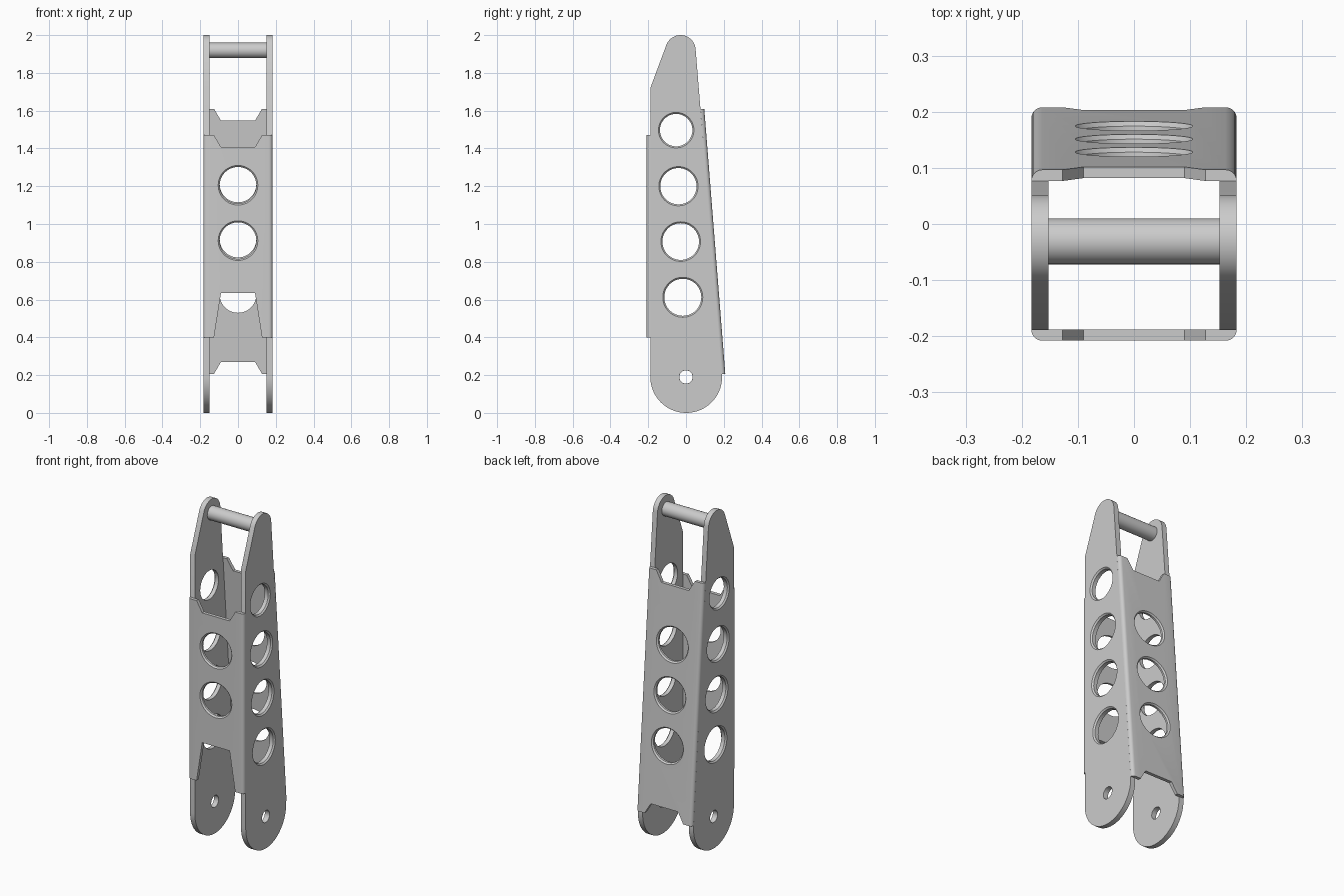
import bpy, bmesh
from math import sin, cos, radians, pi
from mathutils import Vector

if "Cube" in bpy.data.objects:
    bpy.data.objects.remove(bpy.data.objects["Cube"])

HALF, INNER, SLOPE, CH = 0.183, 0.152, 0.0793, 0.008


def to_object(name, bm):
    bmesh.ops.recalc_face_normals(bm, faces=bm.faces)
    mesh = bpy.data.meshes.new(name)
    bm.to_mesh(mesh)
    bm.free()
    ob = bpy.data.objects.new(name, mesh)
    bpy.context.collection.objects.link(ob)
    return ob


def select(ob):
    bpy.ops.object.select_all(action='DESELECT')
    ob.select_set(True)
    bpy.context.view_layer.objects.active = ob


def prism(outline, axis, a, b):
    """Solid from a closed outline; axis 'x' reads (y, z), axis 'y' reads (x, z)."""
    bm = bmesh.new()
    put = (lambda p, t: (t, p[0], p[1])) if axis == 'x' else (lambda p, t: (p[0], t, p[1]))
    face = bm.faces.new([bm.verts.new(put(p, a)) for p in outline])
    ext = bmesh.ops.extrude_face_region(bm, geom=[face])['geom']
    move = Vector(put((0, 0), b - a))
    bmesh.ops.translate(bm, vec=move, verts=[v for v in ext if isinstance(v, bmesh.types.BMVert)])
    return bm


def cut_holes(ob, holes, axis, inside, outside):
    """Round holes (u, z, radius, chamfer), chamfered on the outside face."""
    s = 1 if outside > inside else -1
    bm = bmesh.new()
    for u, z, r, ch in holes:
        rings = []
        for t, rad in ((inside - s * .02, r), (outside - s * CH, r),
                       (outside, r + ch), (outside + s * .02, r + ch)):
            ring = []
            for i in range(48):
                p, q = u + rad * cos(2 * pi * i / 48), z + rad * sin(2 * pi * i / 48)
                ring.append(bm.verts.new((t, p, q) if axis == 'x' else (p, t, q)))
            rings.append(ring)
        for lo, hi in zip(rings, rings[1:]):
            for i in range(48):
                j = (i + 1) % 48
                bm.faces.new((lo[i], lo[j], hi[j], hi[i]))
        bm.faces.new(rings[0])
        bm.faces.new(rings[-1])
    cutter = to_object("hole_cutter", bm)
    cutter.hide_render = True
    mod = ob.modifiers.new("holes", 'BOOLEAN')
    mod.operation, mod.solver, mod.object = 'DIFFERENCE', 'EXACT', cutter
    select(ob)
    bpy.ops.object.modifier_apply(modifier=mod.name)
    bpy.data.objects.remove(cutter, do_unlink=True)


def smooth(ob):
    select(ob)
    bpy.ops.object.shade_smooth_by_angle(angle=radians(30))


def arc(cy, cz, r, a0, a1, n):
    return [(cy + r * cos(radians(a0 + (a1 - a0) * i / n)),
             cz + r * sin(radians(a0 + (a1 - a0) * i / n))) for i in range(n + 1)]


# Side plates: round foot, tapering back edge, rounded nose
outline = (arc(0.001, 0.19, 0.19, 180, 364.5, 32)
           + arc(-0.029, 1.92, 0.08, 4.5, 159.4, 20) + [(-0.189, 1.72)])
plates = to_object("side_plates", prism(outline, 'x', INNER, HALF))
cut_holes(plates, [(-0.017, 0.612, 0.098, CH), (-0.028, 0.907, 0.097, CH),
                   (-0.04, 1.2, 0.096, CH), (-0.052, 1.497, 0.086, CH),
                   (0.0, 0.19, 0.035, 0.0005)], 'x', INNER, HALF)
select(plates)
mirror = plates.modifiers.new("mirror", 'MIRROR')
bpy.ops.object.modifier_apply(modifier=mirror.name)
smooth(plates)


# Front and back panels: notched ends, rounded outer edges
def panel(name, z0, notch0, z1, notch1, holes, side, slope):
    half = [(HALF, z0), (HALF, z1), (0.127, z1), (0.09, notch1)]
    right = [(0.09, notch0), (0.127, z0)] + half
    pts = right + [(-x, z) for x, z in reversed(right)]
    inside, outside = side * 0.188, side * 0.208
    bm = prism(pts, 'y', inside, outside)
    edges = [e for e in bm.edges if all(abs(abs(v.co.x) - HALF) < 1e-4
             and abs(v.co.y - outside) < 1e-4 for v in e.verts)
             and abs(e.verts[0].co.z - e.verts[1].co.z) > 0.5]
    bmesh.ops.bevel(bm, geom=edges, offset=0.0195, segments=5, profile=0.5, affect='EDGES')
    ob = to_object(name, bm)
    cut_holes(ob, [(0, z, 0.097, CH) for z in holes], 'y', inside, outside)
    for v in ob.data.vertices:
        v.co.y -= slope * (v.co.z - z0)
    smooth(ob)


panel("front_panel", 0.4, 0.635, 1.47, 1.407, (0.912, 1.205), -1, 0)
panel("back_panel", 0.207, 0.27, 1.61, 1.547, (0.627, 0.92, 1.212), 1, SLOPE)

# Cross pin between the plate tops
bpy.ops.mesh.primitive_cylinder_add(vertices=32, radius=0.041, depth=2 * INNER + 0.01,
                                    location=(0, -0.031, 1.919), rotation=(0, pi / 2, 0))
pin = bpy.context.object
pin.name = "cross_pin"
smooth(pin)
